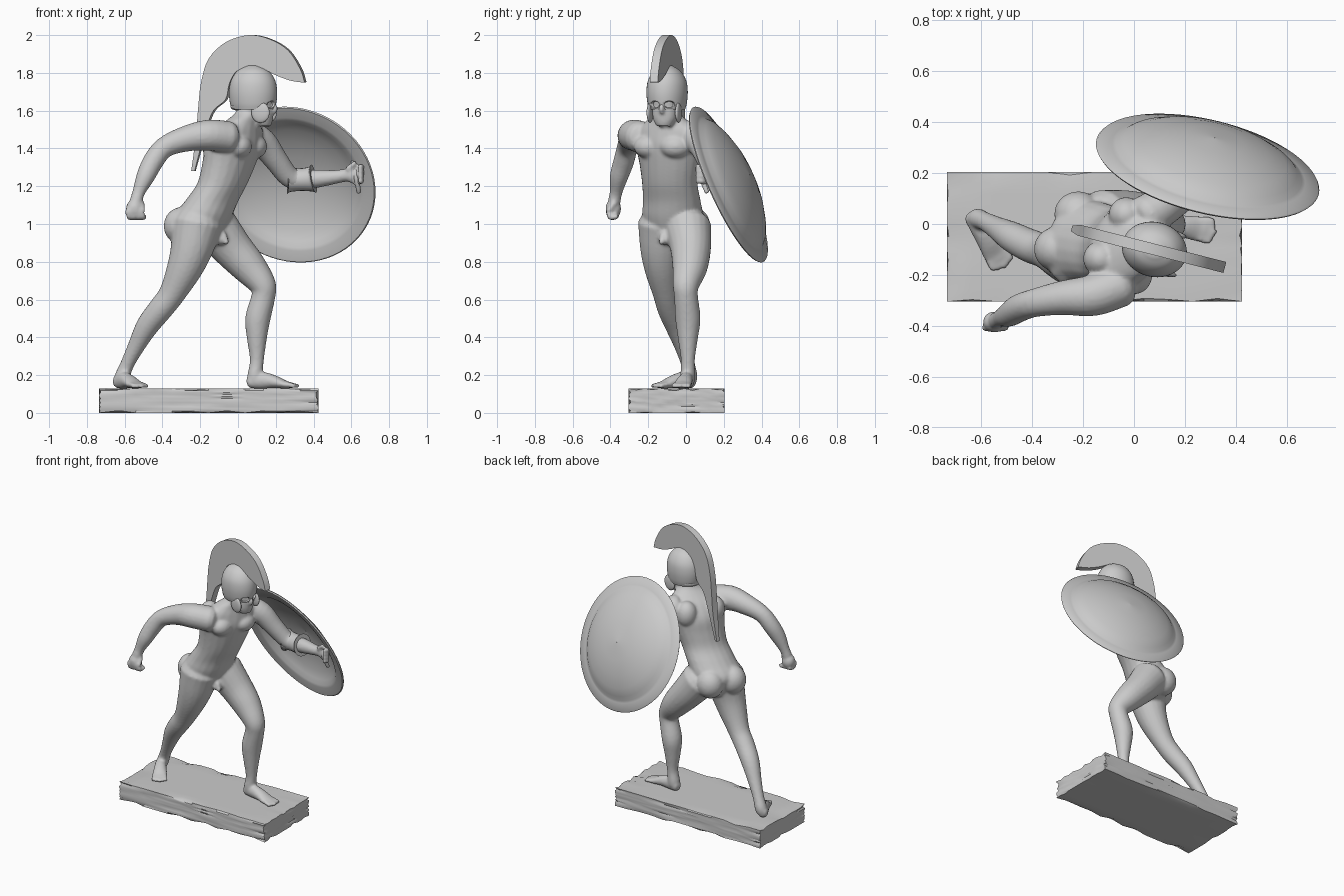
import bpy, bmesh, math, random
from mathutils import Vector, Matrix

random.seed(4)
if "Cube" in bpy.data.objects:
    bpy.data.objects.remove(bpy.data.objects["Cube"])

stone = bpy.data.materials.new("grey_stone")
stone.use_nodes = True
stone.diffuse_color = (0.6, 0.6, 0.6, 1)
stone.node_tree.nodes["Principled BSDF"].inputs["Base Color"].default_value = (0.6, 0.6, 0.6, 1)

UP = Vector((0, 0, 1))
SIDE = Vector((0.5, 0.86, 0))       # torso's left
FRONT = Vector((0.86, -0.5, 0))     # torso's facing
HEAD_SIDE = Vector((0.25, 0.97, 0))
HEAD = Matrix.Translation((0.08, -0.1, 0)) @ Matrix.Rotation(-0.25, 4, 'Z')


def finish(name, bm, angle=40):
    bmesh.ops.recalc_face_normals(bm, faces=bm.faces)
    mesh = bpy.data.meshes.new(name)
    bm.to_mesh(mesh)
    bm.free()
    mesh.materials.append(stone)
    ob = bpy.data.objects.new(name, mesh)
    bpy.context.collection.objects.link(ob)
    bpy.ops.object.select_all(action='DESELECT')
    ob.select_set(True)
    bpy.context.view_layer.objects.active = ob
    bpy.ops.object.shade_smooth_by_angle(angle=math.radians(angle))
    return ob


def spline(points, steps=4):
    """Smooth curve through tuples of any length."""
    p = [Vector(q) for q in points]
    p = [2 * p[0] - p[1]] + p + [2 * p[-1] - p[-2]]
    out = []
    for a, b, c, d in zip(p, p[1:], p[2:], p[3:]):
        for i in range(steps):
            t = i / steps
            out.append(0.5 * (2 * b + (c - a) * t + (2 * a - 5 * b + 4 * c - d) * t ** 2
                              + (3 * b - a - 3 * c + d) * t ** 3))
    return out + [p[-2]]


def bridge(bm, rows, closed=False):
    n = len(rows[0])
    pairs = list(zip(rows, rows[1:])) + ([(rows[-1], rows[0])] if closed else [])
    for r, s in pairs:
        for i in range(n):
            j = (i + 1) % n
            bm.faces.new((r[i], r[j], s[j], s[i]))


def loft(bm, points, ref=(0, 1, 0.2), axis=None, cap=0.6, segs=20, steps=4):
    """Elliptical tube: x, y, z, radius[, second radius]; rounded ends."""
    pts = spline([q if len(q) == 5 else q + (q[3],) for q in points], steps)
    pos = [q.to_3d() if len(q) == 3 else Vector(q[:3]) for q in pts]
    rings = []
    for i, q in enumerate(pts):
        t = axis or (pos[min(i + 1, len(pos) - 1)] - pos[max(i - 1, 0)]).normalized()
        rings.append((pos[i], t, q[3], q[4]))
    if cap:
        def ends(ring, s):
            c, t, a, b = ring
            m = min(a, b) * cap
            return [(c + t * s * m * d, t, a * k, b * k) for d, k in ((0.55, 0.84), (0.9, 0.45))]
        rings = ends(rings[0], -1)[::-1] + rings + ends(rings[-1], 1)
    rows = []
    for c, t, a, b in rings:
        u = Vector(ref)
        u = (u - t * u.dot(t)).normalized()
        v = t.cross(u)
        angles = [2 * math.pi * k / segs for k in range(segs)]
        rows.append([bm.verts.new(c + u * a * math.cos(w) + v * b * math.sin(w)) for w in angles])
    bridge(bm, rows)
    bm.faces.new(rows[0])
    bm.faces.new(rows[-1])


def blob(bm, at, size, frame=Matrix()):
    m = frame @ Matrix.Translation(at) @ Matrix.Diagonal((*size, 1))
    bmesh.ops.create_icosphere(bm, subdivisions=3, radius=1, matrix=m)


def foot(bm, heel, toe):
    h, t = Vector(heel), Vector(toe)
    d = t - h
    side = UP.cross(d).normalized()
    shape = ((0, .165, .034, .036), (.25, .172, .038, .045), (.5, .165, .044, .034),
             (.72, .15, .05, .022), (.85, .146, .046, .016))
    loft(bm, [(*(h + d * f).xy, z, a, b) for f, z, a, b in shape], side)
    for k in range(-2, 3):
        a = h + d * 0.78 + side * k * 0.019
        b = h + d * (1 - 0.03 * abs(k)) + side * k * 0.021
        loft(bm, [(a.x, a.y, .15, .014), (b.x, b.y, .142, .012)], side, segs=10)


# Body: limbs and muscles fused into one skin
body = bmesh.new()
loft(body, [(-.2, -.07, .93, .13, .11), (-.19, -.07, 1.03, .165, .15), (-.14, -.075, 1.12, .16, .135),
            (-.085, -.085, 1.21, .155, .125), (-.05, -.085, 1.31, .17, .13),
            (-.025, -.085, 1.41, .19, .135), (0, -.09, 1.49, .185, .11), (.025, -.1, 1.545, .12, .08),
            (.055, -.1, 1.59, .07, .068), (.07, -.1, 1.65, .062, .065)], SIDE, UP)
chest = Vector((-.02, -.085, 1.41))
hips = Vector((-.19, -.07, .99))
TORSO = Matrix.Rotation(math.atan2(FRONT.y, FRONT.x), 4, 'Z')
for s in (-1, 1):
    blob(body, chest + FRONT * .075 + SIDE * s * .08, (.07, .085, .065), Matrix())
    blob(body, hips - FRONT * .08 + SIDE * s * .08, (.095, .09, .1))
    blob(body, chest - FRONT * .07 + SIDE * s * .1 + UP * .03, (.07, .07, .09))
# Right arm, raised behind
loft(body, [(-.05, -.24, 1.46, .085), (-.16, -.28, 1.47, .082), (-.28, -.29, 1.45, .068),
            (-.39, -.31, 1.405, .056), (-.45, -.33, 1.33, .055), (-.49, -.355, 1.25, .049),
            (-.525, -.37, 1.17, .034), (-.54, -.38, 1.12, .034)])
blob(body, (-.548, -.385, 1.08), (.046, .042, .052))
for k in range(4):
    loft(body, [(-.585 + k * .024, -.41, 1.07, .015), (-.575 + k * .024, -.40, 1.035, .015),
                (-.57 + k * .024, -.365, 1.04, .015)], (1, 0, 0), segs=10)
loft(body, [(-.51, -.38, 1.11, .016), (-.505, -.41, 1.07, .014)], (1, 0, 0), segs=10)
# Left arm, bent behind the shield
loft(body, [(.05, .03, 1.47, .085), (.13, .08, 1.43, .076), (.2, .12, 1.34, .063), (.27, .16, 1.25, .056),
            (.33, .17, 1.235, .052), (.42, .155, 1.24, .048), (.52, .13, 1.25, .036),
            (.58, .115, 1.26, .034)], UP)
blob(body, (.61, .105, 1.26), (.045, .03, .045))
for k in range(4):
    z = 1.215 + k * .026
    loft(body, [(.62, .1, z, .015), (.655, .085, z + .01, .014), (.645, .055, z + .012, .013)], UP, segs=10)
loft(body, [(.58, .09, 1.29, .016), (.62, .08, 1.325, .013)], UP, segs=10)
# Left leg, forward
loft(body, [(-.12, .01, .98, .125), (-.03, .025, .87, .108), (.06, .02, .77, .093), (.13, .0, .68, .071),
            (.135, .0, .62, .063), (.105, .01, .5, .067), (.1, .01, .4, .054), (.1, .01, .28, .037),
            (.09, .01, .2, .04), (.088, .01, .17, .038)])
blob(body, (.16, -.005, .665), (.042, .042, .05))
foot(body, (.065, .012, 0), (.32, -.03, 0))
# Right leg, stretched back
loft(body, [(-.215, -.12, 1.0, .135), (-.245, -.13, .87, .113), (-.285, -.125, .76, .094),
            (-.35, -.105, .63, .07), (-.41, -.085, .55, .066), (-.48, -.05, .46, .06), (-.54, -.015, .35, .045),
            (-.585, .01, .26, .037), (-.61, .02, .2, .04), (-.62, .02, .17, .038)])
blob(body, (-.325, -.125, .63), (.042, .04, .05))
foot(body, (-.635, .03, 0), (-.51, -.17, 0))
# Groin
loft(body, [(-.1, -.1, .95, .035), (-.085, -.115, .91, .032)])
loft(body, [(-.08, -.12, .945, .018), (-.06, -.13, .9, .015)])
# Face and beard
blob(body, (.01, 0, 1.65), (.1, .083, .1), HEAD)
blob(body, (.115, 0, 1.61), (.02, .014, .03), HEAD)
loft(body, [(.12, -.11, 1.61, .07, .07), (.13, -.113, 1.555, .062, .055),
            (.142, -.117, 1.51, .035, .03)], HEAD_SIDE, UP)
skin = finish("body", body, 180)
remesh = skin.modifiers.new("fuse", 'REMESH')
remesh.mode = 'VOXEL'
remesh.voxel_size = 0.009
remesh.use_smooth_shade = True
soft = skin.modifiers.new("soften", 'SMOOTH')
soft.factor = 0.5
soft.iterations = 5

# Helmet with eye openings
bm = bmesh.new()
loft(bm, [(.08, -.1, 1.605, .094, .113), (.08, -.1, 1.64, .103, .124), (.08, -.1, 1.7, .108, .129),
          (.08, -.1, 1.76, .1, .118), (.08, -.1, 1.81, .07, .085), (.08, -.1, 1.838, .028, .034)],
     HEAD_SIDE, UP, cap=0, segs=40)
helmet = finish("helmet", bm)
bm = bmesh.new()
for s in (-1, 1):
    blob(bm, (.122, s * .042, 1.632), (.045, .03, .02), HEAD)
cutter = finish("eye_cutter", bm)
cutter.hide_render = True
cutter.hide_viewport = True
cut = helmet.modifiers.new("eyes", 'BOOLEAN')
cut.operation = 'DIFFERENCE'
cut.object = cutter

# Cheek guards, neck guard rim and crest holder
bm = bmesh.new()
for s in (-1, 1):
    blob(bm, (.06, s * .078, 1.59), (.05, .014, .055), HEAD)
blob(bm, (-.07, 0, 1.62), (.05, .075, .022), HEAD)
blob(bm, (-.01, 0, 1.835), (.03, .018, .02), HEAD)
finish("helmet_guards", bm)

# Crest: outer x, z and inner x, z along the sweep
bm = bmesh.new()
rows = []
for ox, oz, ix, iz in spline([
        (.357, 1.752, .353, 1.748), (.335, 1.82, .28, 1.76), (.27, 1.92, .2, 1.79), (.17, 1.98, .14, 1.82),
        (.06, 2.0, .07, 1.83), (-.06, 1.962, .0, 1.81), (-.15, 1.875, -.04, 1.745), (-.19, 1.75, -.06, 1.66),
        (-.205, 1.62, -.125, 1.6), (-.215, 1.5, -.165, 1.5), (-.23, 1.38, -.2, 1.38), (-.245, 1.28, -.227, 1.28)]):
    half = min(.022, .01 + .015 * max(0, oz - 1.25) / .3)
    rows.append([bm.verts.new(Vector((x, -.1 - .255 * (x - .08), z)) + HEAD_SIDE * half * s)
                 for x, z, s in ((ox, oz, 1), (ox, oz, -1), (ix, iz, -1), (ix, iz, 1))])
bridge(bm, rows)
bm.faces.new(rows[0])
bm.faces.new(rows[-1])
finish("helmet_crest", bm)

# Shield: domed disc with a flat brim, hollow inside
normal = Vector((.22, .89, .40)).normalized()
place = Matrix.Translation((.29, .227, 1.21)) @ normal.to_track_quat('Z', 'Y').to_matrix().to_4x4()
profile = [(.002, .125), (.12, .116), (.22, .094), (.3, .066), (.35, .04), (.375, .018), (.39, .012),
           (.445, .004), (.45, -.003), (.444, -.01), (.385, -.002), (.368, .004), (.34, .026),
           (.29, .052), (.21, .08), (.11, .101), (.002, .11)]
bm = bmesh.new()
rows = [[bm.verts.new(place @ Vector((r * math.cos(k * math.pi / 36), r * math.sin(k * math.pi / 36), h)))
         for k in range(72)] for r, h in profile]
bridge(bm, rows, closed=True)
finish("shield", bm, 50)

# Arm band and hand grip on the shield
bm = bmesh.new()
loft(bm, [(.262, .18, 1.235, .078), (.275, .18, 1.235, .066), (.33, .175, 1.235, .06),
          (.385, .165, 1.238, .066), (.4, .162, 1.24, .076)], UP, cap=0)
loft(bm, [(.64, .11, 1.17, .012), (.625, .085, 1.25, .014), (.61, .11, 1.33, .012)], (1, 0, 0), segs=10)
finish("shield_straps", bm)

# Plinth with chipped edges
bm = bmesh.new()
bmesh.ops.create_cube(bm, size=1)
bmesh.ops.subdivide_edges(bm, edges=bm.edges[:], cuts=11, use_grid_fill=True)
dims, centre = Vector((1.16, .51, .13)), Vector((-.155, -.05, .065))
for v in bm.verts:
    rim = [abs(abs(c) - .5) < .001 for c in v.co]
    co = Vector(a * b for a, b in zip(v.co, dims))
    if sum(rim) == 2 and random.random() < .5:
        for i in range(3):
            if rim[i]:
                co[i] -= math.copysign(random.uniform(0, .014), co[i])
    elif not rim[2] and random.random() < .4:
        i = 0 if rim[0] else 1
        co[i] -= math.copysign(random.uniform(0, .008), co[i])
    v.co = co + centre
finish("plinth", bm, 35)
